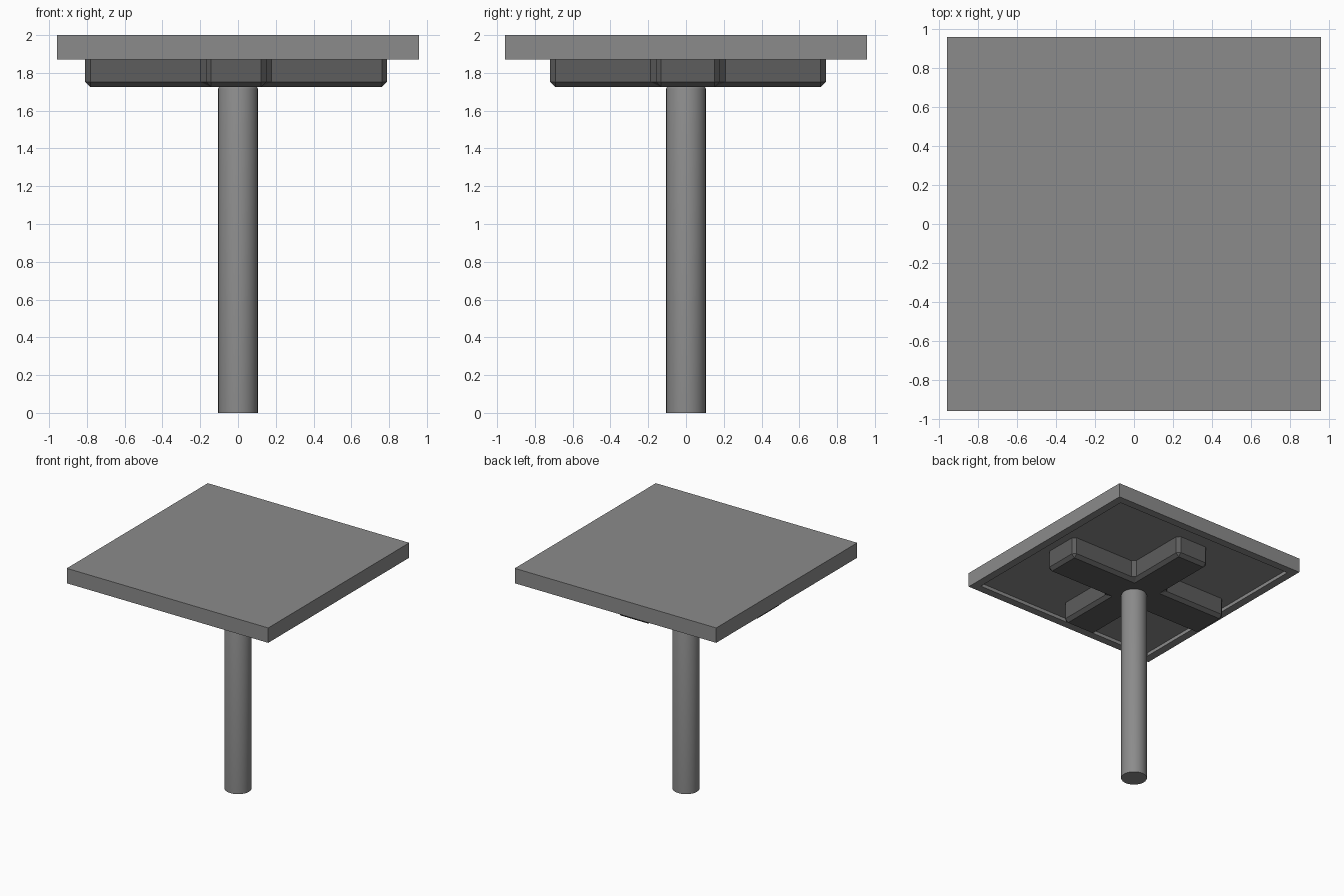
import bpy, bmesh
from math import radians

if "Cube" in bpy.data.objects:
    bpy.data.objects.remove(bpy.data.objects["Cube"])


def paint(obj, name, value):
    mat = bpy.data.materials.new(name)
    mat.diffuse_color = (value, value, value, 1)
    mat.use_nodes = True
    mat.node_tree.nodes["Principled BSDF"].inputs["Base Color"].default_value = mat.diffuse_color
    obj.data.materials.append(mat)


def finish(bm, name):
    bmesh.ops.recalc_face_normals(bm, faces=bm.faces[:])
    mesh = bpy.data.meshes.new(name)
    bm.to_mesh(mesh)
    bm.free()
    obj = bpy.data.objects.new(name, mesh)
    bpy.context.collection.objects.link(obj)
    return obj


# Square table top with a shallow recess inside a rim underneath
HALF, TOP, UNDER = 0.957, 2.0, 1.872
RIM, DEPTH = 0.07, 0.03
bm = bmesh.new()
bmesh.ops.create_cube(bm, size=1)
for v in bm.verts:
    v.co = (v.co.x * 2 * HALF, v.co.y * 2 * HALF, TOP if v.co.z > 0 else UNDER)
bm.normal_update()
under = min(bm.faces, key=lambda f: f.calc_center_median().z)
bmesh.ops.inset_region(bm, faces=[under], thickness=RIM, use_even_offset=True)
lip = bmesh.ops.extrude_discrete_faces(bm, faces=[under])["faces"]
bmesh.ops.translate(bm, verts=lip[0].verts[:], vec=(0, 0, DEPTH))
table_top = finish(bm, "table_top")
paint(table_top, "grey", 0.26)

# Plus-shaped support bracket, chamfered on its corners and lower edges
X0, X1, Y0, Y1 = -0.81, 0.79, -0.72, 0.74      # arm tips
a0, a1, b0, b1 = -0.17, 0.15, -0.16, 0.18      # arm sides
outline = [(X0, b0), (a0, b0), (a0, Y0), (a1, Y0), (a1, b0), (X1, b0),
           (X1, b1), (a1, b1), (a1, Y1), (a0, Y1), (a0, b1), (X0, b1)]
LOW, HIGH = 1.725, UNDER + DEPTH
bm = bmesh.new()
base = bm.faces.new([bm.verts.new((x, y, LOW)) for x, y in outline])
ext = bmesh.ops.extrude_face_region(bm, geom=[base], use_keep_orig=True)["geom"]
bmesh.ops.translate(bm, verts=[g for g in ext if isinstance(g, bmesh.types.BMVert)],
                    vec=(0, 0, HIGH - LOW))
bmesh.ops.recalc_face_normals(bm, faces=bm.faces[:])
edges = [e for e in bm.edges if min(v.co.z for v in e.verts) < LOW + 0.01]
bmesh.ops.bevel(bm, geom=edges, offset=0.028, offset_type='OFFSET',
                segments=1, profile=0.5, affect='EDGES')
bracket = finish(bm, "support_bracket")
paint(bracket, "dark_grey", 0.11)

# Round post with a slightly softened upper edge
R, H = 0.105, 1.73
bpy.ops.mesh.primitive_cylinder_add(vertices=32, radius=R, depth=H, location=(0, 0, H / 2))
post = bpy.context.object
post.name = "post"
bm = bmesh.new()
bm.from_mesh(post.data)
rim = [e for e in bm.edges if all(v.co.z > 0 for v in e.verts)]
bmesh.ops.bevel(bm, geom=rim, offset=0.014, segments=2, profile=0.5, affect='EDGES')
bm.to_mesh(post.data)
bm.free()
bpy.ops.object.shade_smooth_by_angle(angle=radians(50))
post.data.materials.append(table_top.data.materials[0])
